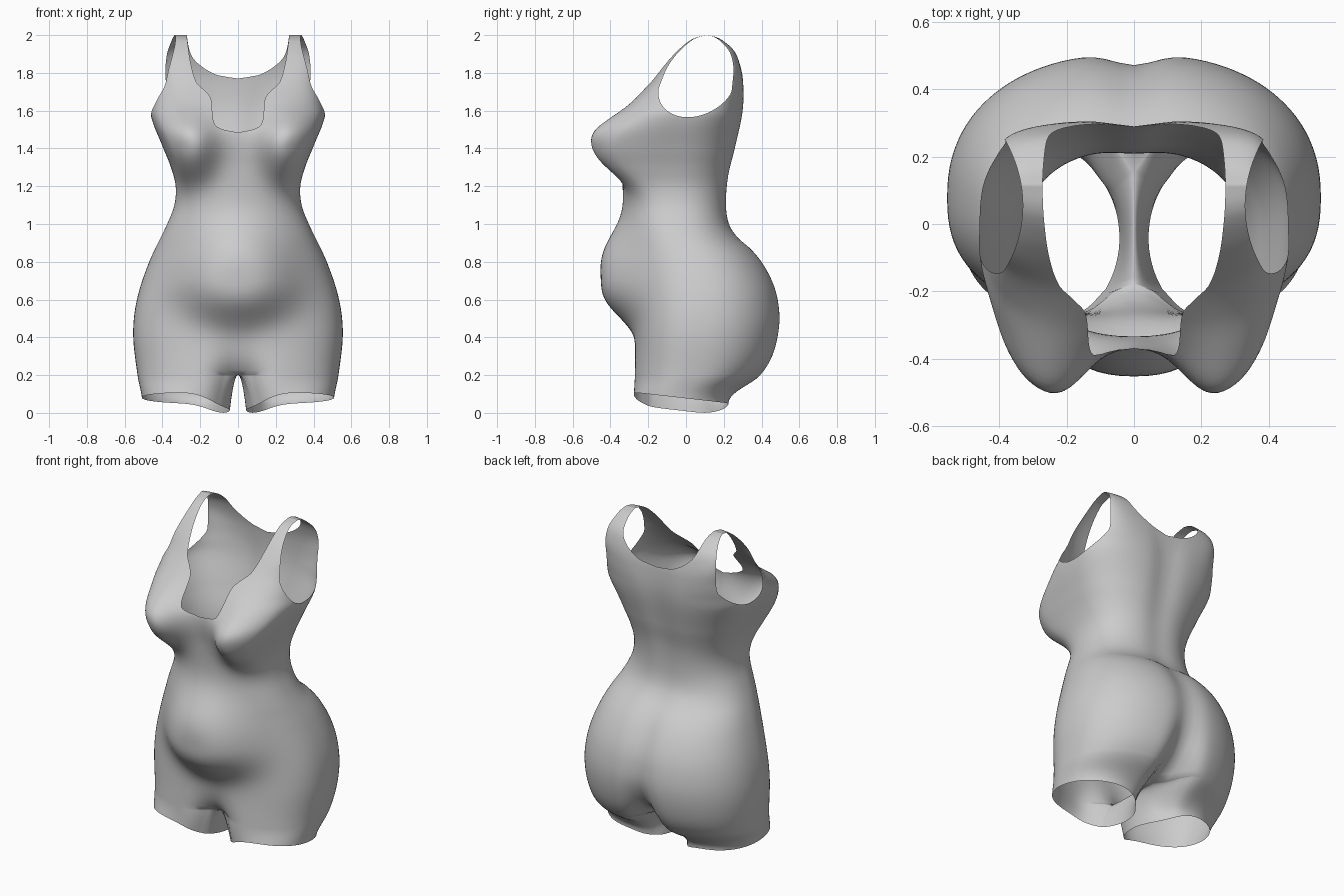
import bpy, bmesh, math

cube = bpy.data.objects.get("Cube")
if cube:
    bpy.data.objects.remove(cube, do_unlink=True)

CROTCH, TOP = 0.2, 2.0
ROWS, LEG_ROWS, SIDE, WALL = 110, 24, 56, 18

# Height -> value profiles of the torso
half_width = [(0.0, 0.5), (0.2, 0.532), (0.42, 0.555), (0.6, 0.535), (0.8, 0.47), (1.0, 0.375),
              (1.1, 0.337), (1.2, 0.33), (1.3, 0.355), (1.4, 0.395), (1.57, 0.46), (1.65, 0.452),
              (1.75, 0.425), (1.9, 0.405), (2.0, 0.36)]
front = [(0.0, -0.296), (0.2, -0.287), (0.35, -0.278), (0.5, -0.275), (0.7, -0.28), (0.9, -0.295),
         (1.12, -0.325), (1.3, -0.345), (1.48, -0.368), (1.57, -0.335), (1.65, -0.28),
         (1.75, -0.19), (1.86, -0.1), (1.92, -0.045), (1.97, 0.015), (1.99, 0.06), (2.0, 0.115)]
back = [(0.0, 0.23), (0.05, 0.24), (0.1, 0.295), (0.17, 0.38), (0.25, 0.445), (0.35, 0.485),
        (0.48, 0.505), (0.6, 0.495), (0.7, 0.465), (0.8, 0.41), (0.87, 0.35), (0.93, 0.28),
        (1.0, 0.235), (1.1, 0.22), (1.25, 0.232), (1.4, 0.267), (1.6, 0.305), (1.75, 0.304),
        (1.85, 0.285), (1.92, 0.255), (1.97, 0.2), (1.99, 0.16), (2.0, 0.115)]
squareness = [(0.2, 2.4), (0.9, 2.3), (1.3, 2.4), (1.57, 2.7), (1.65, 3.0), (1.75, 4.0),
              (1.85, 5.3), (2.0, 5.0)]
back_groove = [(0.2, 0.25), (0.25, 0.17), (0.32, 0.1), (0.45, 0.045), (0.6, 0.028), (0.8, 0.025),
               (1.0, 0.01), (1.6, 0.02), (2.0, 0.0)]
front_groove = [(0.2, 0.11), (0.25, 0.065), (0.32, 0.03), (0.42, 0.008), (0.5, 0.0), (2.0, 0.0)]
front_neck = [(1.46, -0.15), (1.485, 0.0), (1.5, 0.08), (1.53, 0.125), (1.67, 0.145),
              (1.71, 0.18), (1.75, 0.22), (1.85, 0.25), (2.0, 0.272)]
back_neck = [(1.75, -0.1), (1.77, 0.0), (1.785, 0.1), (1.84, 0.2), (1.9, 0.25), (2.0, 0.272)]


def sample(points, z):
    """Smooth interpolation through a profile."""
    if z <= points[0][0]:
        return points[0][1]
    if z >= points[-1][0]:
        return points[-1][1]
    i = next(k for k in range(len(points) - 1) if z <= points[k + 1][0])

    def slope(k):
        a, b = points[max(k - 1, 0)], points[min(k + 1, len(points) - 1)]
        return (b[1] - a[1]) / (b[0] - a[0])

    (z0, v0), (z1, v1) = points[i], points[i + 1]
    h = z1 - z0
    t = (z - z0) / h
    s = 1 - t
    return (s * s * (1 + 2 * t) * v0 + t * t * (3 - 2 * t) * v1
            + h * t * s * (s * slope(i) - t * slope(i + 1)))


def torso_point(angle, z):
    """Point of the left half outline; angle runs from front to back."""
    f, b = sample(front, z), sample(back, z)
    power = 2 / sample(squareness, z)
    c, s = max(math.cos(angle), 0), math.sin(angle)
    x = 0 if c < 1e-6 else sample(half_width, z) * c ** power
    depth = math.copysign(abs(s) ** power, s)
    y = (f + b) / 2 + (b - f) / 2 * depth
    # hips are widest ahead of the middle
    y -= 0.035 * (1 - depth * depth) * math.exp(-((z - 0.45) / 0.35) ** 2)
    ahead = min(max(-s * 2, 0), 1)
    ahead *= ahead * (3 - 2 * ahead)
    # breast and belly
    breast = math.hypot((x - 0.28) / (0.155 if x < 0.28 else 0.19),
                        (z - 1.41) / (0.185 if z < 1.41 else 0.175))
    belly = math.hypot(x / 0.3, (z - 0.7) / (0.21 if z < 0.7 else 0.29))
    y -= ahead * (0.18 * math.exp(-breast ** 2.6) + 0.17 * math.exp(-belly ** 3))
    # centre grooves
    if s < 0:
        y += sample(front_groove, z) * math.exp(-(x / 0.11) ** 2)
    else:
        y -= sample(back_groove, z) * math.exp(-(x / 0.085) ** 2)
    return x, y


def leg_ring(t):
    """Closed thigh outline, blended from the torso outline (t=0) to an oval."""
    z = CROTCH - 0.23 * t * t
    spread = math.radians(140)
    ring = []
    for i in range(SIDE + 1):
        u = 2 * i / SIDE - 1
        ring.append((torso_point(u * math.pi / 2, z), u * spread))
    y0, y1 = ring[0][0][1], ring[-1][0][1]
    for i in range(1, WALL):
        u = i / WALL
        ring.append(((0, y1 + (y0 - y1) * u), spread + u * (2 * math.pi - 2 * spread)))
    points = []
    for (x, y), a in ring:
        # the inner thigh arches open quickly, the outside eases in
        ease = t ** 4 * (3 - 2 * t * t)
        k = ease + (t - ease) * math.exp(-(x / 0.08) ** 2)
        points.append((x + (0.276 + 0.228 * math.cos(a) - x) * k,
                       y + (-0.03 + 0.26 * math.sin(a) - y) * k, z))
    return points


def trim(bm, field):
    """Cut away the surface where field is positive, with a clean edge."""
    value = {v: field(v.co) for v in bm.verts}
    on = {v for v, f in value.items() if abs(f) < 1e-4}
    for e in list(bm.edges):
        a, b = e.verts
        if a in on or b in on or value[a] * value[b] > 0:
            continue
        lo, hi = 0.0, 1.0
        for _ in range(16):
            mid = (lo + hi) / 2
            same = field(a.co.lerp(b.co, mid)) * value[a] > 0
            lo, hi = (mid, hi) if same else (lo, mid)
        on.add(bmesh.utils.edge_split(e, a, min(max(lo, 0.002), 0.998))[1])
    for face in list(bm.faces):
        cut = [v for v in face.verts if v in on]
        if len(cut) == 2 and not bm.edges.get(cut):
            bmesh.utils.face_split(face, cut[0], cut[1])
    gone = [f for f in bm.faces if any(v not in on and value[v] > 0 for v in f.verts)]
    bmesh.ops.delete(bm, geom=gone, context='FACES')


def neck_hole(p):
    return sample(front_neck if p.y < 0.115 else back_neck, p.z) - p.x


def arm_hole(p):
    """Leaning oval below, shoulder edge above, softly joined."""
    strap = (p.x - 0.33 - 0.055 * ((p.y - 0.055) / 0.2) ** 2) * 8
    middle = 0.055 + 0.3 * (min(p.z, 1.83) - 1.72)
    low = min(p.z - 1.75, 0) / 0.185
    oval = 1 - ((p.y - middle) / 0.205) ** 2 - low * low
    return (strap + oval - math.hypot(strap - oval, 0.1)) / 2


def leg_hem(p):
    return 0.077 - 0.115 * p.y - 0.068 * math.exp(-((p.x - 0.05) / 0.13) ** 2) - p.z


# Left half of the bodysuit: torso rows, then thigh rows
bm = bmesh.new()
rows = []
for j in range(ROWS + 1):
    z = CROTCH + (TOP - CROTCH) * (1 - (1 - j / ROWS) ** 1.6)
    angles = [math.pi * (i / SIDE - 0.5) for i in range(SIDE + 1)]
    rows.append([bm.verts.new((*torso_point(a, z), z)) for a in angles])
for low, high in zip(rows, rows[1:]):
    for i in range(SIDE):
        bm.faces.new((low[i], low[i + 1], high[i + 1], high[i]))

above = rows[0] + [bm.verts.new(p) for p in leg_ring(0)[SIDE + 1:]]
for j in range(1, LEG_ROWS + 1):
    below = [bm.verts.new(p) for p in leg_ring(j / LEG_ROWS)]
    for i in range(len(below)):
        k = (i + 1) % len(below)
        bm.faces.new((below[i], below[k], above[k], above[i]))
    above = below

for hole in (neck_hole, arm_hole, leg_hem):
    trim(bm, hole)
bmesh.ops.delete(bm, geom=[v for v in bm.verts if not v.link_faces], context='VERTS')
# Weld, which also closes the shoulder ridge
bmesh.ops.remove_doubles(bm, verts=bm.verts, dist=0.0005)

mesh = bpy.data.meshes.new("bodysuit")
bm.to_mesh(mesh)
bm.free()
suit = bpy.data.objects.new("bodysuit", mesh)
bpy.context.collection.objects.link(suit)

mirror = suit.modifiers.new("mirror", 'MIRROR')
mirror.use_clip = True
mirror.merge_threshold = 0.0005

# Plain grey cloth
grey = bpy.data.materials.new("grey_cloth")
grey.use_nodes = True
colour = (0.6, 0.6, 0.6, 1)
grey.diffuse_color = colour
grey.node_tree.nodes["Principled BSDF"].inputs["Base Color"].default_value = colour
mesh.materials.append(grey)

bpy.context.view_layer.objects.active = suit
suit.select_set(True)
bpy.ops.object.shade_smooth()
